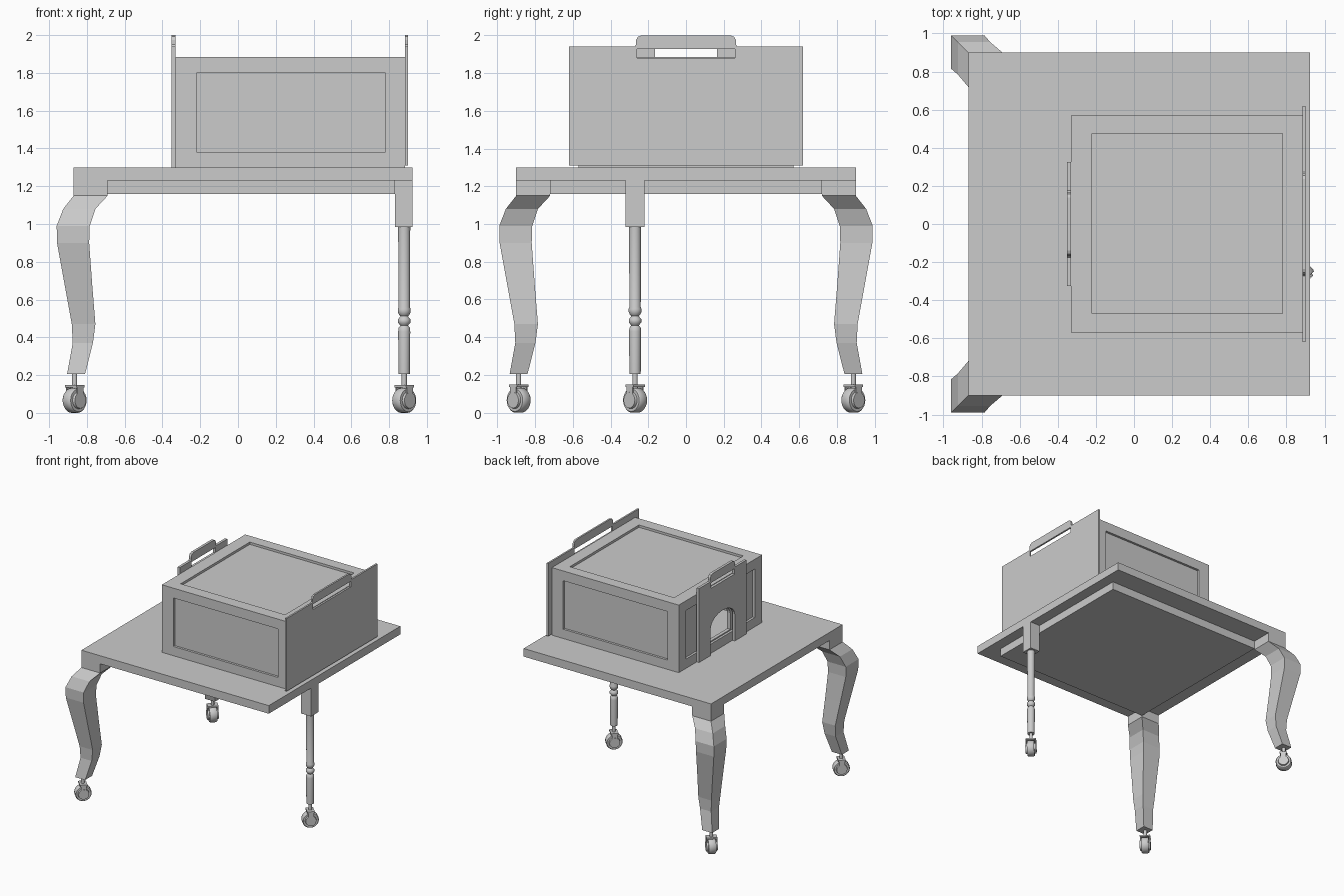
import bpy, bmesh, math
from mathutils import Matrix

if "Cube" in bpy.data.objects:
    bpy.data.objects.remove(bpy.data.objects["Cube"])


def make(name, bm, smooth=False):
    bmesh.ops.recalc_face_normals(bm, faces=bm.faces)
    me = bpy.data.meshes.new(name)
    bm.to_mesh(me)
    bm.free()
    ob = bpy.data.objects.new(name, me)
    bpy.context.collection.objects.link(ob)
    bpy.ops.object.select_all(action='DESELECT')
    ob.select_set(True)
    bpy.context.view_layer.objects.active = ob
    if smooth:
        bpy.ops.object.shade_smooth_by_angle(angle=math.radians(40))
    return ob


def box(name, x0, x1, y0, y1, z0, z1):
    bm = bmesh.new()
    bmesh.ops.create_cube(bm, size=1)
    for v in bm.verts:
        v.co = ((x0 + x1) / 2 + v.co.x * (x1 - x0),
                (y0 + y1) / 2 + v.co.y * (y1 - y0),
                (z0 + z1) / 2 + v.co.z * (z1 - z0))
    return make(name, bm)


def prism(name, pts, x0, x1):
    # (y, z) outline extruded along x
    bm = bmesh.new()
    f = bm.faces.new([bm.verts.new((x0, y, z)) for y, z in pts])
    ext = bmesh.ops.extrude_face_region(bm, geom=[f])["geom"]
    bmesh.ops.translate(bm, vec=(x1 - x0, 0, 0),
                        verts=[g for g in ext if isinstance(g, bmesh.types.BMVert)])
    return make(name, bm)


def loft(name, rings, smooth=False):
    # join successive rings of points and cap the ends
    bm = bmesh.new()
    rows = [[bm.verts.new(p) for p in r] for r in rings]
    n = len(rows[0])
    for a, b in zip(rows, rows[1:]):
        for i in range(n):
            bm.faces.new((a[i], a[(i + 1) % n], b[(i + 1) % n], b[i]))
    bm.faces.new(rows[0])
    bm.faces.new(rows[-1])
    return make(name, bm, smooth)


def turned(name, prof, matrix, n=24):
    rings = [[(r * math.cos(2 * math.pi * i / n), r * math.sin(2 * math.pi * i / n), z)
              for i in range(n)] for r, z in prof]
    ob = loft(name, rings, True)
    ob.data.transform(matrix)
    return ob


def cut(ob, cutter):
    m = ob.modifiers.new("cut", 'BOOLEAN')
    m.operation, m.solver, m.object = 'DIFFERENCE', 'EXACT', cutter
    bpy.context.view_layer.objects.active = ob
    bpy.ops.object.modifier_apply(modifier=m.name)
    bpy.data.objects.remove(cutter)


def arch(hw, z0, z1, z2):
    # half arch from the crown down to the foot
    a = [(hw * math.sin(t * math.pi / 16), z1 + (z2 - z1) * math.cos(t * math.pi / 16))
         for t in range(9)]
    return a + [(hw, z0)]


def mirrored(half):
    return half + [(-y, z) for y, z in reversed(half) if y > 1e-6]


# Table top and the under-frame
box("table_top", -0.87, 0.925, -0.9, 0.9, 1.23, 1.30)
box("apron", -0.69, 0.83, -0.72, 0.72, 1.16, 1.23)


# Casters: stem, fork and wheel with hubs, swivelled about z
def caster(name, x, y, ang):
    base = Matrix.Translation((x, y, 0)) @ Matrix.Rotation(ang, 4, 'Z')
    turned(name + "_stem", [(0.014, 0.14), (0.014, 0.22)], base, 12)
    for part, dims in (("plate", (-0.043, 0.043, -0.03, 0.03, 0.135, 0.148)),
                       ("fork_a", (-0.043, -0.035, -0.022, 0.022, 0.05, 0.14)),
                       ("fork_b", (0.035, 0.043, -0.022, 0.022, 0.05, 0.14))):
        box(name + "_" + part, *dims).data.transform(base)
    axis = base @ Matrix.Translation((0, 0, 0.066)) @ Matrix.Rotation(math.pi / 2, 4, 'Y')
    turned(name + "_wheel", [(0.042, -0.044), (0.045, -0.03), (0.06, -0.03), (0.066, -0.022),
                             (0.066, 0.022), (0.06, 0.03), (0.045, 0.03), (0.042, 0.044)], axis)


# Curved legs: (z, outer, inner) square sections leaning out diagonally
section = [(1.23, 0.87, 0.69), (1.15, 0.87, 0.69), (1.08, 0.925, 0.755), (0.99, 0.96, 0.785),
           (0.90, 0.958, 0.788), (0.68, 0.918, 0.772), (0.47, 0.88, 0.755),
           (0.37, 0.875, 0.768), (0.205, 0.905, 0.81)]
for side, s in (("back", 1), ("front", -1)):
    loft(side + "_curved_leg",
         [[(-o, s * (o + .03), z), (-i, s * (o + .03), z), (-i, s * (i + .03), z),
           (-o, s * (i + .03), z)] for z, o, i in section])
    caster(side + "_caster", -0.865, s * 0.887, s * math.pi / 4)

# Turned leg on the right side
lx, ly = 0.88, -0.27
box("turned_leg_block", 0.83, 0.925, -0.32, -0.22, 0.985, 1.23)
turned("turned_leg", [(0.032, 0.985), (0.03, 0.56), (0.034, 0.55), (0.034, 0.535), (0.028, 0.52),
                      (0.02, 0.512), (0.024, 0.506), (0.033, 0.495), (0.033, 0.478),
                      (0.024, 0.467), (0.02, 0.462), (0.03, 0.45), (0.032, 0.43),
                      (0.03, 0.205)], Matrix.Translation((lx, ly, 0)))
caster("right_caster", lx, ly, -math.pi / 4)

# Hollow cabinet with recessed panels and an arched opening
cab = box("cabinet", -0.33, 0.885, -0.57, 0.57, 1.30, 1.885)
cut(cab, box("c", -0.28, 1.0, -0.52, 0.52, 1.34, 1.835))
cut(cab, box("c", -0.22, 0.78, -0.47, 0.475, 1.865, 2.0))
cut(cab, box("c", -0.22, 0.78, -0.7, -0.55, 1.38, 1.80))
cut(cab, box("c", -0.22, 0.78, 0.55, 0.7, 1.38, 1.80))
cut(cab, box("c", -0.5, -0.31, -0.47, 0.47, 1.38, 1.80))
cut(cab, prism("c", mirrored(arch(0.163, 1.39, 1.53, 1.628)), -0.4, -0.2))


# Sliding doors with grip handles
def door(name, x0, x1, half_w, grip, foot, z0):
    top = [(half_w, z0), (half_w, 1.94), (grip + 0.008, 1.94), (grip, 1.95), (grip, 1.975),
           (grip - 0.01, 1.992), (grip - 0.03, 2.0)]
    ob = prism(name, mirrored(foot + top), x0, x1)
    w = grip - 0.004
    cut(ob, box("c", x0 - 0.1, x1 + 0.1, -w, w, 1.88, 1.927))


door("right_sliding_door", 0.885, 0.90, 0.62, 0.265, [], 1.31)
door("left_arched_door", -0.352, -0.33, 0.325, 0.168, arch(0.165, 1.30, 1.53, 1.63), 1.30)
